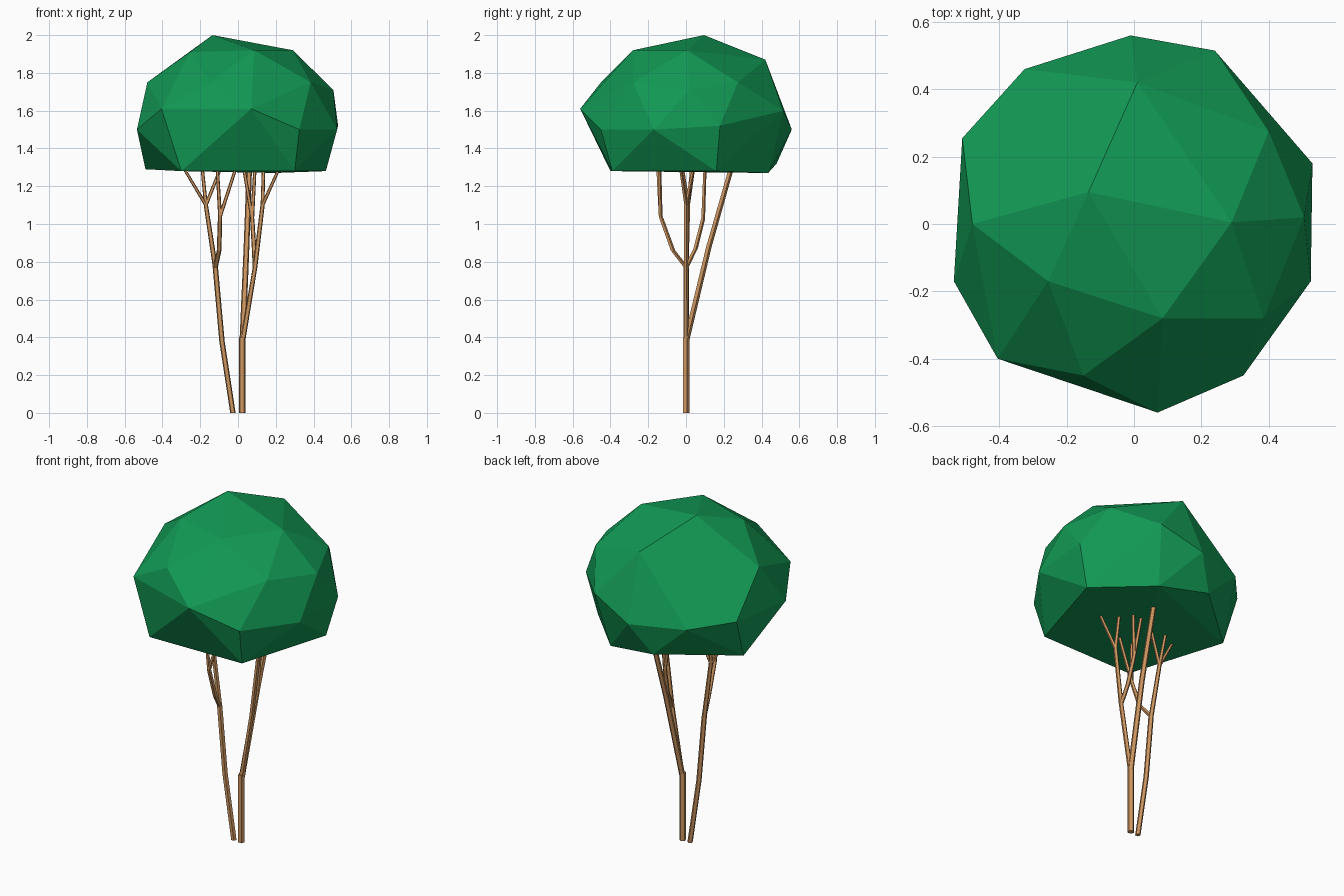
import bpy, bmesh
from mathutils import Vector

if "Cube" in bpy.data.objects:
    bpy.data.objects.remove(bpy.data.objects["Cube"])


def material(name, col):
    m = bpy.data.materials.new(name)
    m.diffuse_color = (*col, 1)
    m.use_nodes = True
    m.node_tree.nodes["Principled BSDF"].inputs["Base Color"].default_value = m.diffuse_color
    return m


LEAF = material("leaf green", (0.006, 0.32, 0.09))
BARK = material("bark brown", (0.62, 0.31, 0.12))


def finish(name, bm, mat):
    bmesh.ops.recalc_face_normals(bm, faces=bm.faces)
    me = bpy.data.meshes.new(name)
    bm.to_mesh(me)
    bm.free()
    me.materials.append(mat)
    ob = bpy.data.objects.new(name, me)
    bpy.context.collection.objects.link(ob)
    return ob


# Faceted crown: convex hull around a few rings of corners
crown = [
    (-.135, .095, 2.0), (.29, .005, 1.92), (.085, -.28, 1.92),
    (-.255, -.17, 1.91), (.01, .42, 1.87),
    (.385, -.28, 1.75), (.40, .275, 1.75), (-.15, -.45, 1.75),
    (-.48, 0, 1.75), (.505, .02, 1.71),
    (.07, -.56, 1.61), (-.405, -.40, 1.61), (-.51, .255, 1.53),
    (-.325, .46, 1.51), (.24, .515, 1.6),
    (.53, .18, 1.52), (.525, -.17, 1.5), (.325, -.45, 1.5),
    (-.535, -.17, 1.5), (-.01, .56, 1.5),
    (-.30, -.40, 1.28), (.30, -.39, 1.28), (.465, .16, 1.28),
    (.19, .435, 1.27), (-.12, .48, 1.32), (-.49, .16, 1.29),
]
bm = bmesh.new()
for p in crown:
    bm.verts.new(p)
bmesh.ops.convex_hull(bm, input=bm.verts)
loose = [v for v in bm.verts if not v.link_faces]
bmesh.ops.delete(bm, geom=loose, context='VERTS')
finish("crown", bm, LEAF)


# Five-sided tapering limbs swept along short paths
def limb(name, path, r0, r1):
    import math
    bm = bmesh.new()
    rings = []
    for i, p in enumerate(path):
        r = r0 + (r1 - r0) * i / (len(path) - 1)
        rings.append([bm.verts.new(Vector(p) + Vector((r * math.cos(a), r * math.sin(a), 0)))
                      for a in [math.tau * k / 5 + .3 for k in range(5)]])
    for a, b in zip(rings, rings[1:]):
        for k in range(5):
            bm.faces.new((a[k], a[k - 1], b[k - 1], b[k]))
    bm.faces.new(rings[0])
    bm.faces.new(rings[-1])
    finish(name, bm, BARK)


left_fork, left_back, left_front = (-.12, 0, .77), (-.17, .01, 1.1), (-.095, -.135, 1.04)
right_fork, right_front, right_back = (.09, 0, .77), (.13, 0, 1.1), (.075, .09, 1.03)

# Main stems
limb("left_trunk", [(-.027, 0, 0), (-.085, 0, .38), left_fork], .015, .015)
limb("right_trunk", [(.022, 0, 0), (.022, 0, .4)], .019, .019)
limb("rear_branch", [(.024, 0, .38), (.045, .12, .88), (.06, .24, 1.3)], .017, .015)
limb("right_branch", [(.025, 0, .38), right_fork], .014, .013)

# Forked branches
limb("left_back_branch", [left_fork, left_back], .014, .012)
limb("left_front_branch", [left_fork, (-.1, -.07, .86), left_front], .014, .012)
limb("right_front_branch", [right_fork, right_front], .013, .012)
limb("right_back_branch", [right_fork, (.085, .05, .87), right_back], .013, .012)

# Twigs entering the crown
for i, (start, end) in enumerate([
        (left_back, (-.29, -.02, 1.3)), (left_back, (-.19, .04, 1.3)), (left_back, (-.09, .03, 1.3)),
        (left_front, (-.11, -.15, 1.3)), (left_front, (-.01, -.14, 1.3)),
        (right_front, (.22, -.03, 1.3)), (right_front, (.135, .04, 1.3)),
        (right_back, (.03, .1, 1.3)), (right_back, (.09, .1, 1.3))]):
    limb(f"twig_{i + 1}", [start, end], .011, .009)
